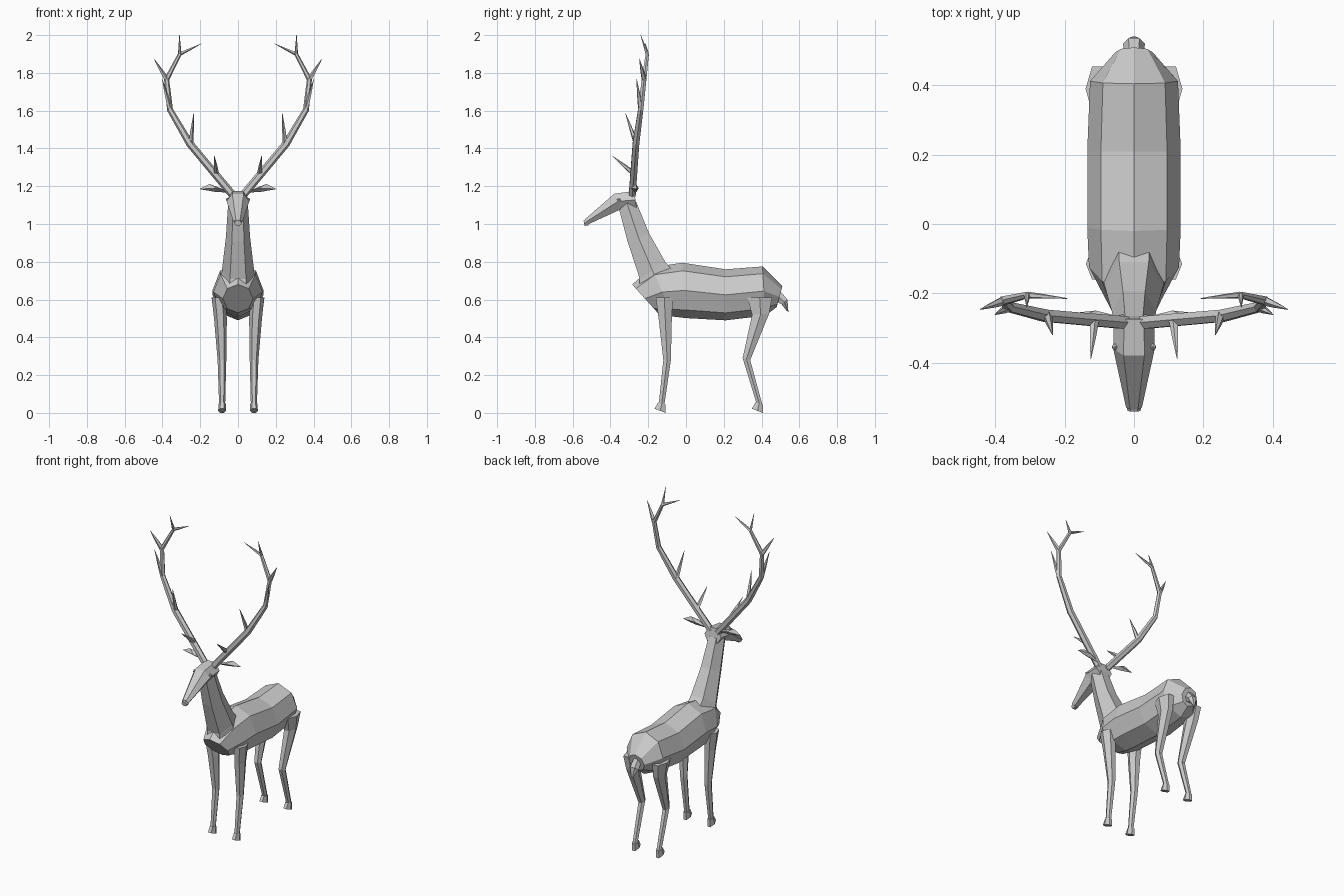
import bpy, math
from mathutils import Vector

if "Cube" in bpy.data.objects:
    bpy.data.objects.remove(bpy.data.objects["Cube"])


def make(name, verts, faces, mirror=False):
    me = bpy.data.meshes.new(name)
    me.from_pydata([tuple(v) for v in verts], [], faces)
    ob = bpy.data.objects.new(name, me)
    bpy.context.collection.objects.link(ob)
    if mirror:
        ob.modifiers.new("mirror", 'MIRROR')
    # consistent outward normals
    bpy.context.view_layer.objects.active = ob
    ob.select_set(True)
    bpy.ops.object.mode_set(mode='EDIT')
    bpy.ops.mesh.select_all(action='SELECT')
    bpy.ops.mesh.normals_make_consistent(inside=False)
    bpy.ops.object.mode_set(mode='OBJECT')
    ob.select_set(False)
    return ob


def skin(name, rings, mirror=False):
    """Join equal-sized rings of points and cap both ends."""
    n = len(rings[0])
    verts = [v for r in rings for v in r]
    faces = [(k * n + i, k * n + (i + 1) % n, (k + 1) * n + (i + 1) % n, (k + 1) * n + i)
             for k in range(len(rings) - 1) for i in range(n)]
    faces += [tuple(range(n)), tuple(range(len(verts) - n, len(verts)))]
    return make(name, verts, faces, mirror)


def loft(name, sections, n, mirror=False):
    """Each section: (y, z) of one edge, (y, z) of the opposite edge, half width, x centre."""
    angles = [2 * math.pi * i / n for i in range(n)]
    top = max(math.sin(a) for a in angles)
    rings = []
    for (y1, z1), (y2, z2), w, x in sections:
        a0 = Vector((x, (y1 + y2) / 2, (z1 + z2) / 2))
        d = Vector((0, (y1 - y2) / 2, (z1 - z2) / 2)) / top
        rings.append([a0 + Vector((w * math.cos(a), 0, 0)) + d * math.sin(a) for a in angles])
    return skin(name, rings, mirror)


def tube(name, points, radii, n=6):
    """Tapered tube along a path, mirrored to the other side."""
    pts = [Vector(p) for p in points]
    rings = []
    for i, (p, r) in enumerate(zip(pts, radii)):
        t = (pts[min(i + 1, len(pts) - 1)] - pts[max(i - 1, 0)]).normalized()
        u = t.cross(Vector((0, 1, 0.01))).normalized()
        v = t.cross(u)
        rings.append([p + r * (u * math.cos(a) + v * math.sin(a))
                      for a in [2 * math.pi * k / n for k in range(n)]])
    return skin(name, rings, True)


# Trunk
loft("body", [((-0.285, 0.68), (-0.15, 0.53), 0.08, 0),
              ((-0.18, 0.77), (-0.07, 0.51), 0.13, 0),
              ((-0.02, 0.795), (0.0, 0.502), 0.135, 0),
              ((0.21, 0.76), (0.21, 0.49), 0.135, 0),
              ((0.405, 0.775), (0.42, 0.515), 0.127, 0),
              ((0.51, 0.67), (0.48, 0.56), 0.055, 0)], 8)
# Neck
loft("neck", [((-0.06, 0.74), (-0.25, 0.65), 0.09, 0),
              ((-0.11, 0.80), (-0.245, 0.71), 0.085, 0),
              ((-0.195, 0.95), (-0.31, 0.91), 0.064, 0),
              ((-0.265, 1.12), (-0.36, 1.10), 0.052, 0)], 6)
# Head and muzzle
loft("head", [((-0.275, 1.175), (-0.26, 1.08), 0.058, 0),
              ((-0.38, 1.16), (-0.34, 1.08), 0.06, 0),
              ((-0.535, 1.025), (-0.525, 0.995), 0.023, 0)], 6)
loft("nose", [((-0.52, 1.032), (-0.515, 0.993), 0.022, 0),
              ((-0.542, 1.018), (-0.537, 0.99), 0.019, 0)], 6)
# Tail
loft("tail", [((0.49, 0.655), (0.465, 0.595), 0.025, 0),
              ((0.537, 0.60), (0.505, 0.575), 0.032, 0),
              ((0.542, 0.535), (0.533, 0.54), 0.006, 0)], 6)

# Eyes
bpy.ops.mesh.primitive_ico_sphere_add(subdivisions=1, radius=0.011, location=(0, 0, 0))
eye = bpy.context.object
eye.name = "eyes"
for v in eye.data.vertices:
    v.co += Vector((0.054, -0.355, 1.128))
eye.modifiers.new("mirror", 'MIRROR')
eye.select_set(False)

# Ears: thin leaf shape
make("ears", [(0.03, -0.27, 1.165), (0.15, -0.265, 1.212), (0.205, -0.26, 1.185),
              (0.12, -0.262, 1.17), (0.11, -0.29, 1.19), (0.11, -0.25, 1.19)],
     [(0, 1, 4), (1, 2, 4), (2, 3, 4), (3, 0, 4),
      (1, 0, 5), (2, 1, 5), (3, 2, 5), (0, 3, 5)], True)

# Legs
loft("front_legs", [((-0.16, 0.61), (-0.07, 0.61), 0.036, 0.103),
                    ((-0.145, 0.50), (-0.075, 0.50), 0.034, 0.093),
                    ((-0.12, 0.28), (-0.08, 0.28), 0.023, 0.085),
                    ((-0.145, 0.04), (-0.115, 0.04), 0.016, 0.084)], 6, True)
loft("hind_legs", [((0.325, 0.61), (0.455, 0.61), 0.038, 0.102),
                   ((0.35, 0.52), (0.44, 0.525), 0.034, 0.095),
                   ((0.30, 0.29), (0.34, 0.28), 0.022, 0.085),
                   ((0.375, 0.045), (0.405, 0.04), 0.016, 0.084)], 6, True)
for name, dy in (("front_hooves", 0), ("hind_hooves", 0.515)):
    loft(name, [((-0.148 + dy, 0.055), (-0.108 + dy, 0.045), 0.019, 0.084),
                ((-0.166 + dy, 0.022), (-0.108 + dy, 0.0), 0.021, 0.084)], 6, True)

# Antler beams
beam = [(0.025, -0.285, 1.15), (0.255, -0.265, 1.425), (0.36, -0.24, 1.605),
        (0.378, -0.222, 1.765), (0.308, -0.205, 1.90), (0.31, -0.24, 2.0)]
tube("antler_beams", beam, [0.021, 0.02, 0.016, 0.014, 0.010, 0.001])
# Antler tines: root, tip
tines = [((0.115, -0.28, 1.27), (0.125, -0.39, 1.36)),
         ((0.25, -0.265, 1.43), (0.235, -0.32, 1.585)),
         (beam[2], (0.402, -0.262, 1.77)),
         (beam[3], (0.445, -0.247, 1.875)),
         (beam[4], (0.193, -0.215, 1.955))]
for i, (a, b) in enumerate(tines):
    mid = Vector(a).lerp(Vector(b), 0.4)
    tube(f"antler_tine_{i + 1}", [a, mid, b], [0.014 if i < 4 else 0.01, 0.010 if i < 4 else 0.007, 0.001], 5)
